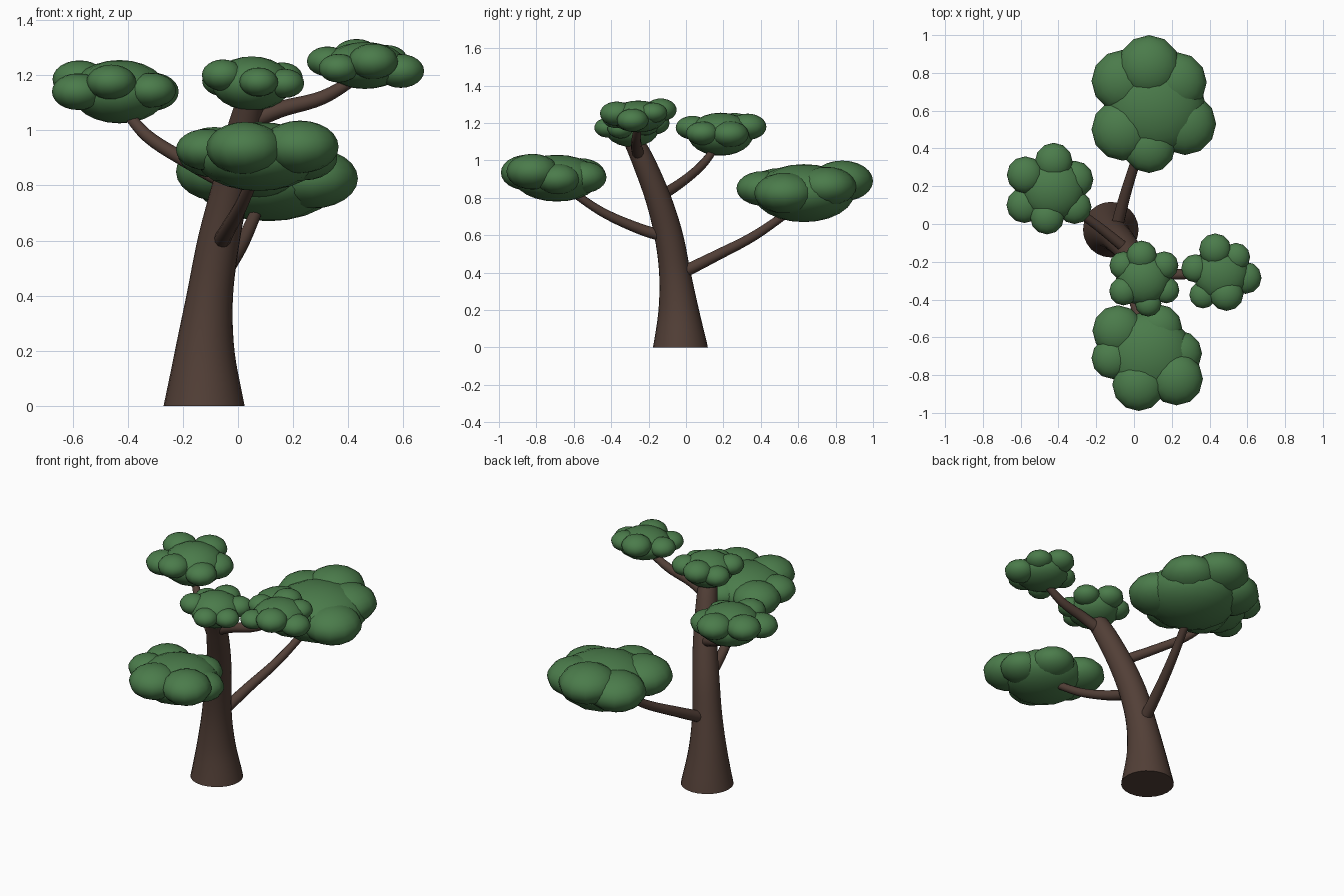
import bpy, bmesh, math
from mathutils import Vector

if "Cube" in bpy.data.objects:
    bpy.data.objects.remove(bpy.data.objects["Cube"])


def material(name, rgb):
    m = bpy.data.materials.new(name)
    m.diffuse_color = (*rgb, 1)
    m.use_nodes = True
    m.node_tree.nodes["Principled BSDF"].inputs["Base Color"].default_value = m.diffuse_color
    return m


BARK = material("bark", (0.085, 0.05, 0.038))
LEAF = material("leaf", (0.07, 0.2, 0.07))


def finish(name, bm, mat):
    me = bpy.data.meshes.new(name)
    bmesh.ops.recalc_face_normals(bm, faces=bm.faces)
    bm.to_mesh(me)
    bm.free()
    me.materials.append(mat)
    ob = bpy.data.objects.new(name, me)
    bpy.context.collection.objects.link(ob)
    bpy.ops.object.select_all(action='DESELECT')
    ob.select_set(True)
    bpy.context.view_layer.objects.active = ob
    bpy.ops.object.shade_smooth_by_angle(angle=math.radians(50))
    return ob


def smooth_path(pts, steps):
    """Catmull-Rom through (x, y, z, radius) points."""
    p = [Vector(q) for q in pts]
    p = [2 * p[0] - p[1]] + p + [2 * p[-1] - p[-2]]
    out = []
    for a, b, c, d in zip(p, p[1:], p[2:], p[3:]):
        for i in range(steps):
            t = i / steps
            out.append(0.5 * (2 * b + (c - a) * t + (2 * a - 5 * b + 4 * c - d) * t ** 2
                              + (3 * b - a - 3 * c + d) * t ** 3))
    return out + [p[-2]]


def tube(name, pts, sides, steps=5, upright_start=False):
    path = smooth_path(pts, steps)
    bm = bmesh.new()
    rings = []
    for i, q in enumerate(path):
        tan = (path[min(i + 1, len(path) - 1)] - path[max(i - 1, 0)]).to_3d().normalized()
        if upright_start and i == 0:
            tan = Vector((0, 0, 1))
        # A fixed side axis keeps the rings from twisting
        ref = Vector((1, 0, 0)) if abs(tan.x) < 0.7 else Vector((0, 1, 0))
        if rings:
            ref = u
        u = (ref - tan * ref.dot(tan)).normalized()
        v = tan.cross(u)
        rings.append([bm.verts.new(q.to_3d() + q[3] * (u * math.cos(a) + v * math.sin(a)))
                      for a in (2 * math.pi * k / sides for k in range(sides))])
    for r, s in zip(rings, rings[1:]):
        for k in range(sides):
            n = (k + 1) % sides
            bm.faces.new((r[k], r[n], s[n], s[k]))
    bm.faces.new(rings[0])
    bm.faces.new(rings[-1])
    return finish(name, bm, BARK)


# Leaning trunk with flared foot
tube("trunk", [(-.123, -.03, 0, .147), (-.12, -.04, .2, .108), (-.102, -.06, .4, .084),
               (-.07, -.093, .6, .076), (-.025, -.15, .8, .068), (.02, -.23, 1.0, .06),
               (.05, -.29, 1.12, .05)], 24, upright_start=True)

# Branches
tube("back_branch", [(-.10, -.05, .385, .034), (-.045, .16, .49, .029),
                     (.02, .37, .60, .025), (.09, .60, .76, .02)], 12)
tube("front_branch", [(-.065, -.10, .59, .032), (-.04, -.25, .635, .029),
                      (.01, -.45, .725, .024), (.07, -.65, .86, .02)], 12)
tube("left_branch", [(-.02, -.15, .80, .03), (-.18, -.02, .885, .026),
                     (-.33, .09, .98, .023), (-.43, .18, 1.10, .018)], 12)
tube("right_branch", [(.02, -.25, 1.02, .034), (.15, -.265, 1.075, .03),
                      (.31, -.265, 1.12, .025), (.46, -.255, 1.21, .018)], 12)


def foliage(name, core, blobs, flat):
    """core: x, y, z, radius, height radius; blobs: x, y, z, radius."""
    bm = bmesh.new()
    for x, y, z, r, h in [core] + [(*b, b[3] * flat) for b in blobs]:
        geo = bmesh.ops.create_uvsphere(bm, u_segments=12, v_segments=12, radius=1)
        for v in geo["verts"]:
            v.co = Vector((x + v.co.x * r, y + v.co.y * r, z + v.co.z * h))
    return finish(name, bm, LEAF)


# Flattened foliage clouds, each a core ringed with smaller puffs
foliage("back_foliage", (.11, .63, .825, .27, .155), [
    (.08, .835, .89, .165), (-.06, .757, .85, .165), (-.06, .50, .85, .165),
    (.08, .41, .85, .14), (.27, .53, .825, .165), (.225, .75, .86, .16)], .66)
foliage("front_foliage", (.075, -.69, .905, .23, .125), [
    (.13, -.55, .91, .125), (-.085, -.565, .92, .135), (-.115, -.71, .93, .11),
    (.025, -.85, .935, .14), (.225, -.82, .94, .14), (.24, -.685, .90, .12)], .68)
foliage("left_foliage", (-.43, .185, 1.14, .175, .115), [
    (-.425, .33, 1.18, .1), (-.575, .26, 1.185, .098), (-.58, .10, 1.14, .095),
    (-.46, .035, 1.175, .09), (-.315, .09, 1.145, .09), (-.315, .235, 1.14, .1)], .7)
foliage("centre_foliage", (.05, -.29, 1.17, .145, .098), [
    (.04, -.17, 1.2, .082), (.16, -.22, 1.19, .075), (.17, -.35, 1.17, .07),
    (.075, -.42, 1.175, .07), (-.055, -.355, 1.2, .076), (-.055, -.22, 1.18, .075)], .75)
foliage("right_foliage", (.46, -.255, 1.235, .15, .085), [
    (.43, -.135, 1.27, .085), (.54, -.175, 1.255, .075), (.59, -.285, 1.215, .085),
    (.49, -.37, 1.25, .09), (.365, -.375, 1.225, .072), (.325, -.235, 1.25, .075)], .72)
